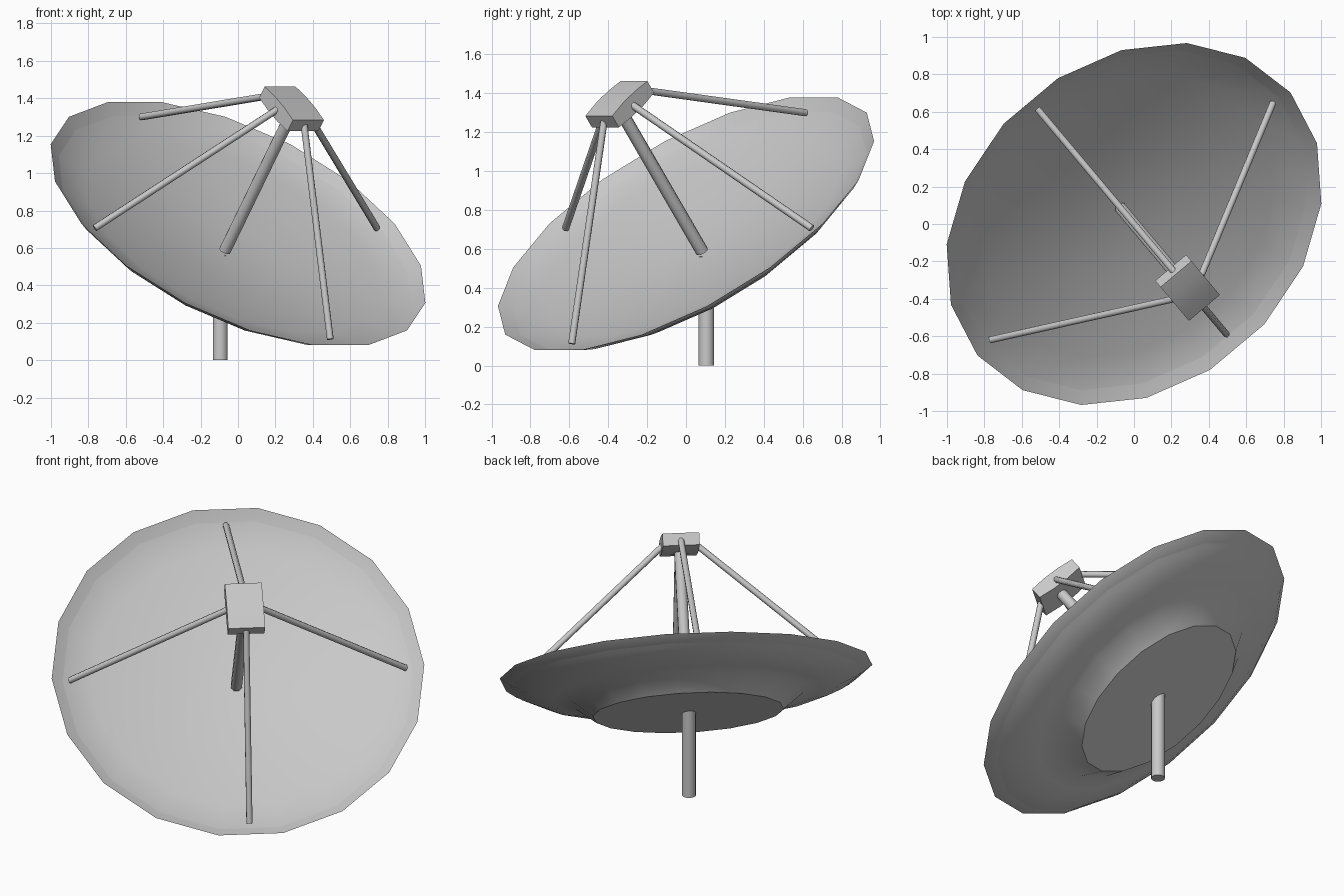
import bpy
import math
from mathutils import Matrix, Vector

cube = bpy.data.objects.get("Cube")
if cube:
    bpy.data.objects.remove(cube, do_unlink=True)

# One painted metal for everything
metal = bpy.data.materials.new("light_grey_metal")
metal.use_nodes = True
GREY = (0.58, 0.58, 0.58, 1)
metal.diffuse_color = GREY
metal.node_tree.nodes["Principled BSDF"].inputs["Base Color"].default_value = GREY

# Dish frame: x sideways, y towards the raised edge, z along the dish axis
TILT = (Matrix.Translation((0, 0, 0.73))
        @ Matrix.Rotation(math.radians(40), 4, "Z")
        @ Matrix.Rotation(math.radians(37.1), 4, "X"))


def make(name, verts, faces, matrix, sharp):
    mesh = bpy.data.meshes.new(name)
    mesh.from_pydata(verts, [], faces)
    mesh.materials.append(metal)
    mesh.transform(matrix)
    mesh.update()
    mesh.shade_smooth()
    mesh.set_sharp_from_angle(angle=math.radians(sharp))
    obj = bpy.data.objects.new(name, mesh)
    bpy.context.collection.objects.link(obj)
    return obj


def lathe(name, profile, sides, matrix, sharp):
    """Turn (radius, height) points about z; the first and last are poles."""
    verts = [(0, 0, profile[0][1])]
    rings = profile[1:-1]
    for r, h in rings:
        for k in range(sides):
            a = 2 * math.pi * (k + 0.5) / sides
            verts.append((r * math.sin(a), r * math.cos(a), h))
    verts.append((0, 0, profile[-1][1]))
    last = len(verts) - 1
    faces = []
    for k in range(sides):
        j = (k + 1) % sides
        faces.append((0, 1 + j, 1 + k))
        for i in range(len(rings) - 1):
            a, b = 1 + i * sides, 1 + (i + 1) * sides
            faces.append((a + k, a + j, b + j, b + k))
        end = last - sides
        faces.append((end + k, end + j, last))
    return make(name, verts, faces, matrix, sharp)


def tube(name, start, end, radius, sides, matrix=TILT):
    start, end = Vector(start), Vector(end)
    axis = end - start
    turn = axis.to_track_quat("Z", "Y").to_matrix().to_4x4()
    length = axis.length
    profile = [(0, length), (radius, length), (radius, 0), (0, 0)]
    return lathe(name, profile, sides, matrix @ Matrix.Translation(start) @ turn, 65)


# Dish: shallow bowl, inward lip, stepped back with a flat hub
lathe("dish", [
    (0, -0.2), (0.3, -0.182), (0.6, -0.14), (0.85, -0.09), (1.035, -0.042),
    (1.093, 0),
    (1.0, -0.062), (0.9, -0.108), (0.79, -0.133), (0.68, -0.15),
    (0.56, -0.245), (0, -0.245),
], 18, TILT, 35)

# Receiver box with gently bowed front and back
FEED_Y, FEED_Z, HALF_X = 0.015, 0.758, 0.108
half = [(0.148, -0.037), (0.148, 0.037), (0.05, 0.047)]
outline = half + [(-0.05, 0.047)] + [(-y, -z) for y, z in half] + [(0.05, -0.047)]
n = len(outline)
verts = [(x, FEED_Y + y, FEED_Z + z) for x in (-HALF_X, HALF_X) for y, z in outline]
faces = [tuple(reversed(range(n))), tuple(range(n, 2 * n))]
faces += [(k, (k + 1) % n, n + (k + 1) % n, n + k) for k in range(n)]
make("receiver_box", verts, faces, TILT, 40)

# Central feed strut
tube("feed_strut", (0, 0, -0.18), (0, 0, FEED_Z - 0.02), 0.034, 8)

# Four support legs from the bowl to the box faces
legs = {"left": (1, 0), "upper": (0, 1), "right": (-1, 0), "lower": (0, -1)}
for side, (x, y) in legs.items():
    top = (x * (HALF_X - 0.01), FEED_Y + y * 0.135, FEED_Z - 0.005)
    tube(side + "_support_leg", (x * 0.985, y * 0.985, -0.03), top, 0.019, 8)

# Ground post
tube("ground_post", (-0.095, 0.105, 0), (-0.095, 0.105, 0.56), 0.041, 12, Matrix())
